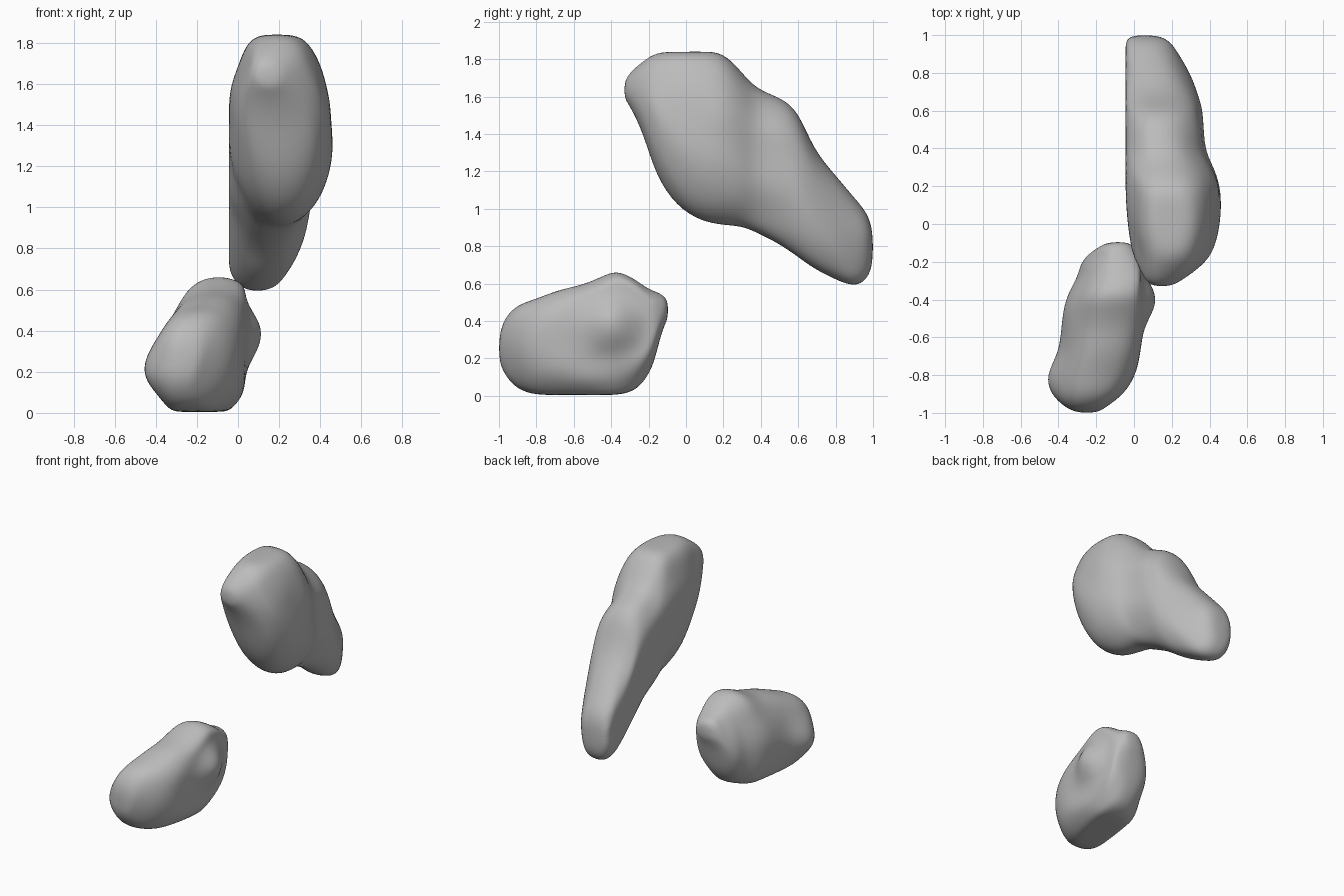
import bpy, bmesh, math
from mathutils import Vector, noise

if "Cube" in bpy.data.objects:
    bpy.data.objects.remove(bpy.data.objects["Cube"], do_unlink=True)

stone = bpy.data.materials.new("stone grey")
stone.use_nodes = True
stone.diffuse_color = (0.5, 0.5, 0.5, 1)
stone.node_tree.nodes["Principled BSDF"].inputs["Base Color"].default_value = (0.5, 0.5, 0.5, 1)

SIDES = 28


def power(value, exponent):
    return math.copysign(abs(value) ** exponent, value)


def rock(name, stations, front_power, back_power, lean, low, high, bumps):
    """Loft rounded sections along y, cut flat at the limits, then add lumps."""
    bm = bmesh.new()
    rings = []
    for k, (y, z0, z1, x0, x1) in enumerate(stations):
        # sections change from round to boxy along the rock
        boxy = front_power + (back_power - front_power) * k / (len(stations) - 1)
        ring = []
        for i in range(SIDES):
            a = math.tau * i / SIDES
            dz = power(math.sin(a), boxy) * (z1 - z0) / 2
            x = (x0 + x1) / 2 + power(math.cos(a), boxy) * (x1 - x0) / 2 + lean * dz
            p = Vector((x, y, (z0 + z1) / 2 + dz))
            # shallow worn dents
            p.x += 0.025 * noise.noise(p * 5)
            for axis in range(3):
                p[axis] = min(max(p[axis], low[axis]), high[axis])
            for centre, radius, push in bumps:
                near = max(0, 1 - (p - Vector(centre)).length / radius)
                p += Vector(push) * near * near * (3 - 2 * near)
            ring.append(bm.verts.new(p))
        rings.append(ring)
    for a, b in zip(rings, rings[1:]):
        for i in range(SIDES):
            j = (i + 1) % SIDES
            bm.faces.new((a[i], a[j], b[j], b[i]))
    bm.faces.new(rings[0])
    bm.faces.new(rings[-1])
    bmesh.ops.recalc_face_normals(bm, faces=bm.faces)
    for f in bm.faces:
        f.smooth = True
    mesh = bpy.data.meshes.new(name)
    bm.to_mesh(mesh)
    bm.free()
    mesh.materials.append(stone)
    obj = bpy.data.objects.new(name, mesh)
    bpy.context.collection.objects.link(obj)
    rounding = obj.modifiers.new("Rounding", "SUBSURF")
    rounding.levels = rounding.render_levels = 2


# Upper boulder: y, bottom, top, x min, x max
upper = [
    (-.33, 1.59, 1.68, .1, .19),
    (-.3, 1.55, 1.73, .06, .25),
    (-.23, 1.41, 1.79, .03, .35),
    (-.16, 1.17, 1.84, 0, .41),
    (-.05, 1.01, 1.865, -.03, .445),
    (.08, .93, 1.865, -.045, .455),
    (.2, .91, 1.85, -.055, .455),
    (.3, .905, 1.73, -.07, .43),
    (.38, .87, 1.64, -.07, .38),
    (.5, .81, 1.6, -.07, .37),
    (.6, .74, 1.53, -.07, .365),
    (.68, .68, 1.32, -.07, .345),
    (.8, .62, 1.18, -.07, .3),
    (.9, .58, 1.06, -.07, .24),
    (.97, .62, .98, -.05, .185),
    (1.0, .71, .88, -.01, .11),
]
rock("upper_boulder", upper, 1, 0.84, -0.03, (-.045, -2, 0), (2, 2, 1.84), [])

# Lower boulder
lower = [
    (-1.0, .19, .32, -.31, -.2),
    (-.97, .11, .42, -.37, -.15),
    (-.9, .03, .49, -.41, -.06),
    (-.8, -.01, .52, -.41, .01),
    (-.68, -.02, .57, -.38, .06),
    (-.55, -.02, .595, -.38, .08),
    (-.45, -.02, .64, -.37, .1),
    (-.37, -.02, .675, -.35, .1),
    (-.28, .02, .63, -.3, .09),
    (-.22, .08, .585, -.28, .07),
    (-.17, .17, .56, -.24, .04),
    (-.13, .35, .545, -.2, 0),
    (-.095, .41, .51, -.15, -.04),
]
rock("lower_boulder", lower, 0.88, 0.85, 0.11, (-2, -2, .005), (.035, 2, 2),
     [((.04, -.4, .38), .2, (.105, 0, 0)),
      ((-.41, -.8, .2), .2, (-.06, 0, 0))])
